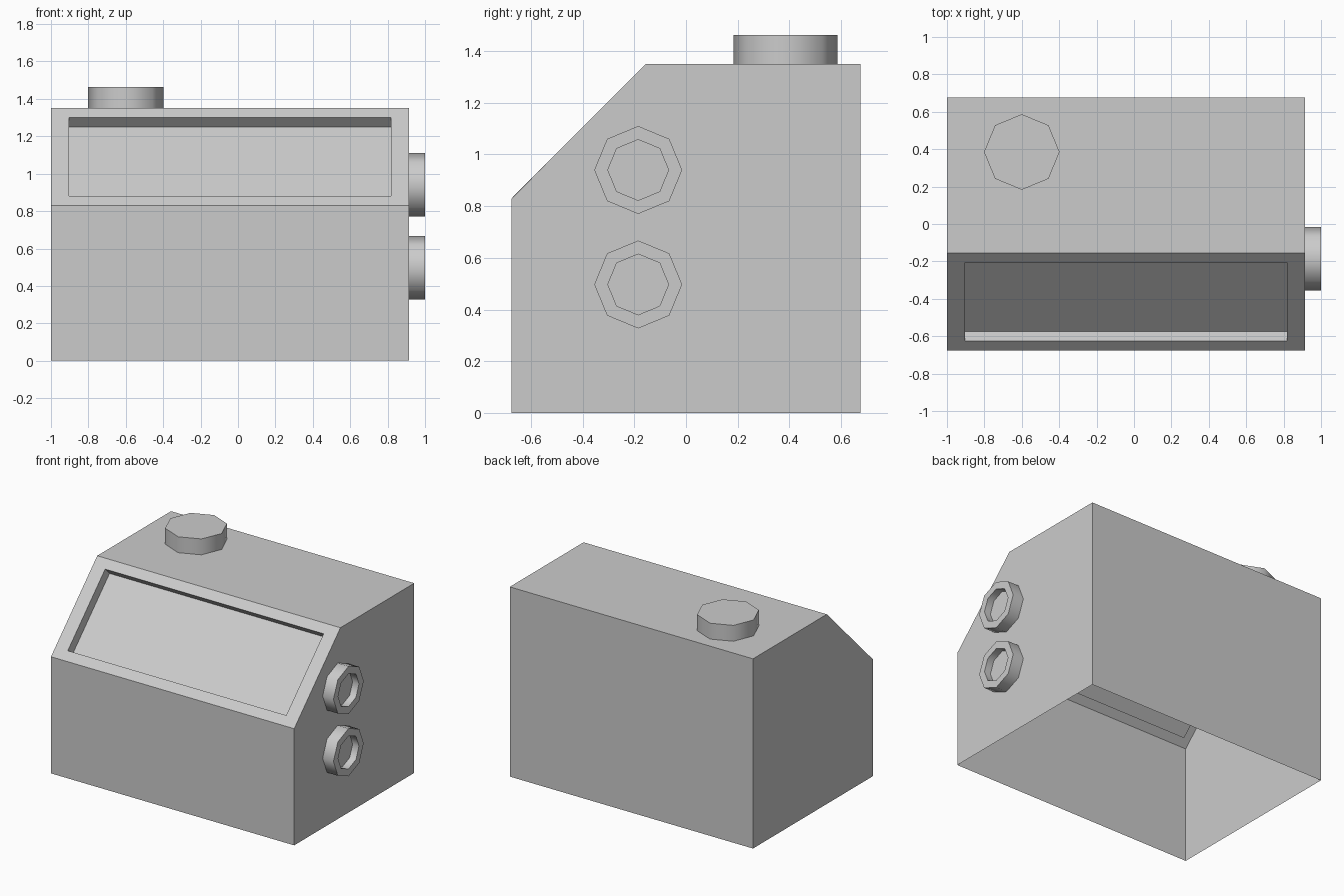
import bpy, bmesh, math
from mathutils import Matrix, Vector

if "Cube" in bpy.data.objects:
    bpy.data.objects.remove(bpy.data.objects["Cube"])


def finish(bm, name, smooth=False):
    mesh = bpy.data.meshes.new(name)
    bm.to_mesh(mesh)
    bm.free()
    obj = bpy.data.objects.new(name, mesh)
    bpy.context.collection.objects.link(obj)
    if smooth:
        bpy.ops.object.select_all(action='DESELECT')
        obj.select_set(True)
        bpy.context.view_layer.objects.active = obj
        bpy.ops.object.shade_smooth_by_angle(angle=math.radians(50))
    return obj


def octagon_cap(name, base, radius, height, rotation=None, rim=0, depth=0):
    """Eight-sided disc, open at its hidden base, optionally hollowed on top."""
    bm = bmesh.new()
    bmesh.ops.create_cone(bm, cap_ends=True, segments=8, radius1=radius, radius2=radius,
                          depth=height, matrix=Matrix.Translation((0, 0, height / 2)))
    bm.normal_update()
    bottom = [f for f in bm.faces if f.normal.z < -0.9]
    bmesh.ops.delete(bm, geom=bottom, context='FACES_ONLY')
    if rim:
        top = [f for f in bm.faces if f.normal.z > 0.9]
        bmesh.ops.inset_individual(bm, faces=top, thickness=rim)
        bmesh.ops.inset_individual(bm, faces=top, thickness=0, depth=-depth)
    matrix = Matrix.Translation(base) @ (rotation or Matrix())
    bmesh.ops.transform(bm, matrix=matrix, verts=bm.verts)
    return finish(bm, name, smooth=True)


# Housing: side profile (y, z) swept along x, open underneath
X0, X1 = -1.0, 0.915
profile = [(-0.675, 0), (-0.675, 0.83), (-0.155, 1.35), (0.675, 1.35), (0.675, 0)]
bm = bmesh.new()
left = [bm.verts.new((X0, y, z)) for y, z in profile]
right = [bm.verts.new((X1, y, z)) for y, z in profile]
walls = [bm.faces.new((left[i], right[i], right[i + 1], left[i + 1])) for i in range(4)]
bm.faces.new(left)
bm.faces.new(right[::-1])
bm.normal_update()

# Screen recess in the sloped wall
slope = walls[1]
bmesh.ops.inset_individual(bm, faces=[slope], thickness=0.05)
centre = Vector(((X0 + X1) / 2, -0.415, 1.09))
for v in slope.verts:
    sx = 1 if v.co.x > centre.x else -1
    sz = 1 if v.co.z > centre.z else -1
    v.co = centre + Vector((0.86 * sx, 0.21 * sz, 0.21 * sz))
bm.normal_update()
bmesh.ops.inset_individual(bm, faces=[slope], thickness=0, depth=-0.07)
finish(bm, "housing")

# Top button
octagon_cap("top_button", (-0.6, 0.385, 1.35), 0.202, 0.113)

# Side dials with hollow faces
turn = Matrix.Rotation(math.radians(90), 4, 'Y')
for label, z in (("upper_dial", 0.94), ("lower_dial", 0.497)):
    octagon_cap(label, (X1, -0.185, z), 0.17, 0.085, turn, rim=0.0525, depth=0.05)
